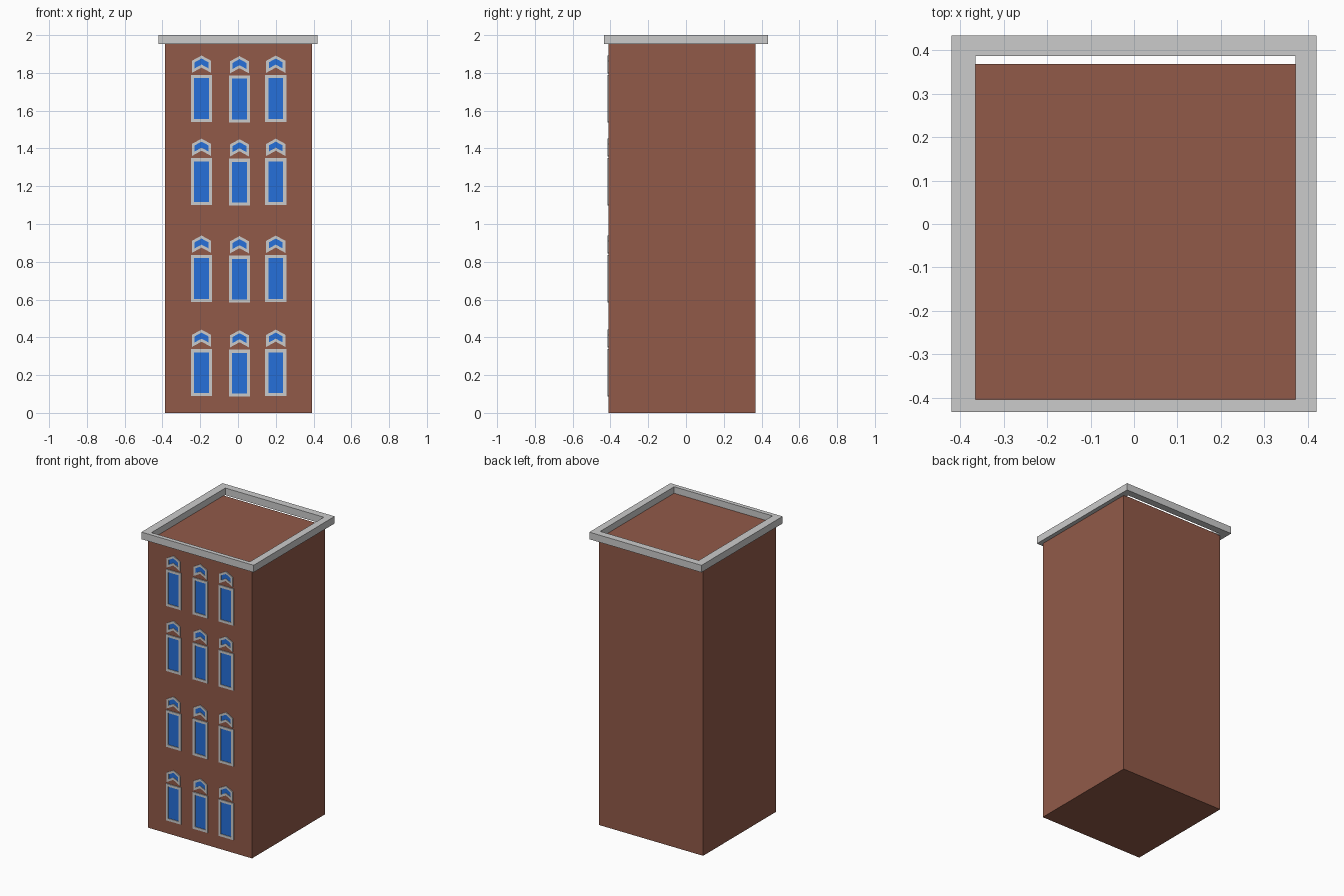
import bpy, bmesh

if "Cube" in bpy.data.objects:
    bpy.data.objects.remove(bpy.data.objects["Cube"])


def material(name, rgb):
    m = bpy.data.materials.new(name)
    m.diffuse_color = (*rgb, 1)
    m.use_nodes = True
    m.node_tree.nodes["Principled BSDF"].inputs["Base Color"].default_value = m.diffuse_color
    return m


brick = material("brick", (0.286, 0.102, 0.066))
blue = material("blue_glass", (0.019, 0.16, 0.70))


def finish(bm, name, mat=None):
    bmesh.ops.recalc_face_normals(bm, faces=bm.faces)
    mesh = bpy.data.meshes.new(name)
    bm.to_mesh(mesh)
    bm.free()
    if mat:
        mesh.materials.append(mat)
    ob = bpy.data.objects.new(name, mesh)
    bpy.context.collection.objects.link(ob)
    return ob


def ring(name, outer, inner, place, a, b):
    """Closed frame between two matching outlines, from depth a to depth b."""
    bm = bmesh.new()
    loops = [[bm.verts.new(place(u, v, d)) for u, v in pts]
             for pts, d in ((outer, a), (outer, b), (inner, b), (inner, a))]
    n = len(outer)
    for k in range(4):
        p, q = loops[k], loops[(k + 1) % 4]
        for i in range(n):
            j = (i + 1) % n
            bm.faces.new((p[i], p[j], q[j], q[i]))
    return finish(bm, name)


def rect(x0, x1, y0, y1):
    return [(x0, y0), (x1, y0), (x1, y1), (x0, y1)]


def chevron(h, apex, slope, notch):
    """Pointed outline with a matching notch below, centred on x = 0."""
    d = h * slope
    return [(-h, notch - d), (0, notch), (h, notch - d),
            (h, apex - d), (0, apex), (-h, apex - d)]


# Brick block
bpy.ops.mesh.primitive_cube_add(size=1, location=(0.003, -0.021, 0.978))
body = bpy.context.object
body.name = "building_body"
body.scale = (0.778, 0.778, 1.956)
body.data.materials.append(brick)

# Open roof cornice
ring("roof_cornice", rect(-0.42, 0.42, -0.433, 0.434),
     rect(-0.365, 0.372, -0.404, 0.386), lambda u, v, d: (u, v, d), 1.952, 2.0)

# Window outlines, relative to column centre and floor height
WALL, FRAME, GLASS = -0.409, -0.416, -0.412
shapes = {
    "window": (rect(-0.056, 0.056, 0.089, 0.338),
               rect(-0.039, 0.039, 0.106, 0.321)),
    "transom": (chevron(0.051, 0.441, 0.55, 0.377),
                chevron(0.036, 0.425, 0.55, 0.393)),
}

# Grid of windows with pointed transoms
for r, z in enumerate((0, 0.498, 1.011, 1.451)):
    for c, (x, dz) in enumerate(((-0.193, 0), (0.008, -0.003), (0.2, 0))):
        for part, (outer, inner) in shapes.items():
            def place(u, v, d):
                return (x + u, d, z + dz + v)
            ring(f"{part}_frame_{r}_{c}", outer, inner, place, WALL, FRAME)
            bm = bmesh.new()
            face = bm.faces.new([bm.verts.new(place(u, v, GLASS)) for u, v in inner])
            if face.normal.y > 0:
                face.normal_flip()
            finish(bm, f"{part}_glass_{r}_{c}", blue)
